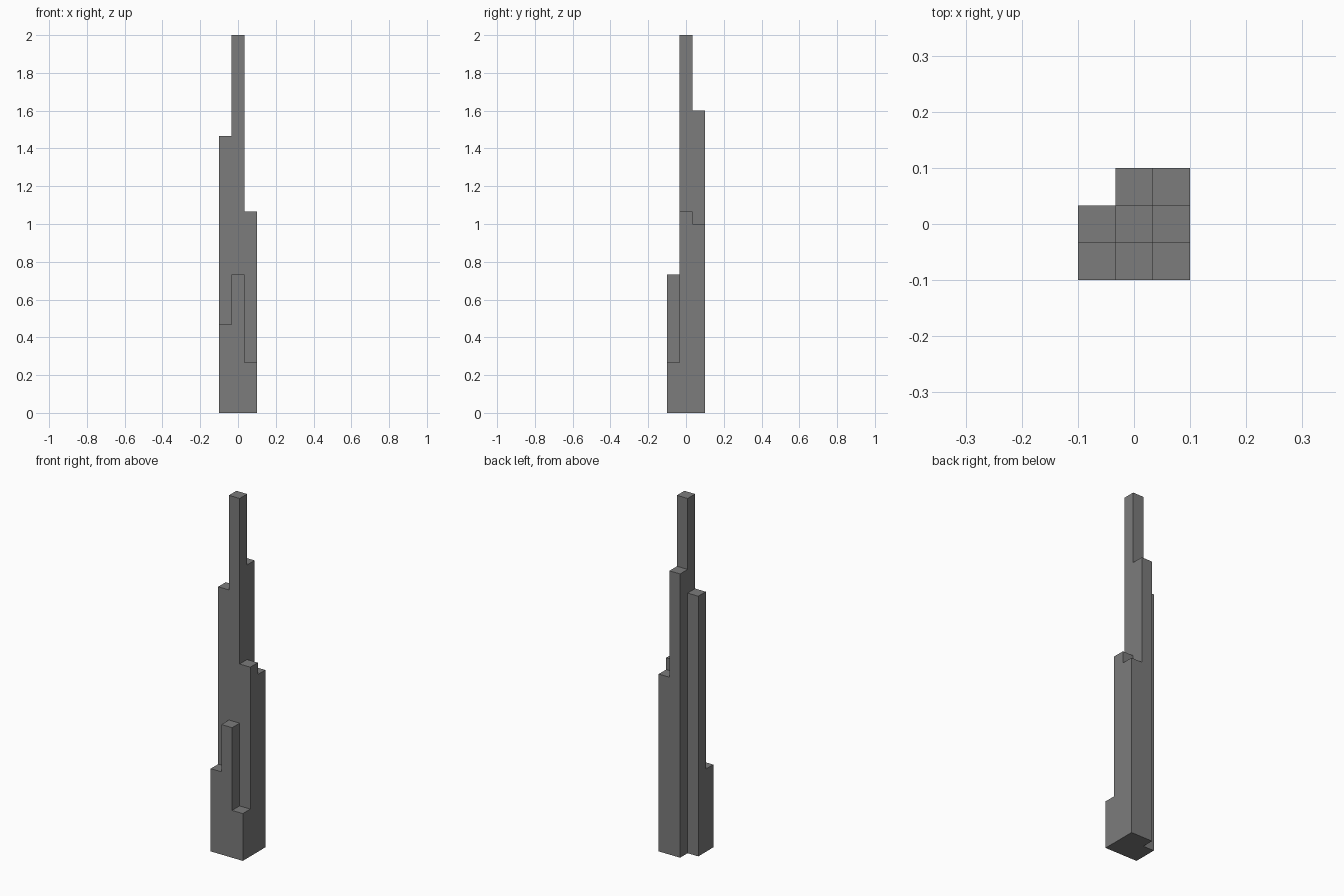
import bpy
import bmesh
import math

if "Cube" in bpy.data.objects:
    bpy.data.objects.remove(bpy.data.objects["Cube"])

# Height of each square shaft, in units of one cell; rows run front to back
CELL = 0.2 / 3
ROWS = [(7, 11, 4), (22, 30, 16), (0, 24, 15)]
heights = {(i, j): h for j, row in enumerate(ROWS) for i, h in enumerate(row)}
levels = sorted({0, *heights.values()})

grey = bpy.data.materials.new("dark_grey")
grey.use_nodes = True
colour = (0.2, 0.2, 0.2, 1)
grey.diffuse_color = colour
grey.node_tree.nodes["Principled BSDF"].inputs["Base Color"].default_value = colour

bm = bmesh.new()


def quad(points):
    bm.faces.new([bm.verts.new(((x - 1.5) * CELL, (y - 1.5) * CELL, z * CELL))
                  for x, y, z in points])


for (i, j), height in heights.items():
    if not height:
        continue
    corners = [(i, j), (i + 1, j), (i + 1, j + 1), (i, j + 1)]
    # Roof and base of the shaft
    quad([(x, y, height) for x, y in corners])
    quad([(x, y, 0) for x, y in reversed(corners)])
    # Exposed walls, from the neighbour's roof up to this one
    for k, (dx, dy) in enumerate([(0, -1), (1, 0), (0, 1), (-1, 0)]):
        low = heights.get((i + dx, j + dy), 0)
        a, b = corners[k], corners[(k + 1) % 4]
        for z0, z1 in zip(levels, levels[1:]):
            if low <= z0 and z1 <= height:
                quad([(*a, z0), (*b, z0), (*b, z1), (*a, z1)])

# Weld into one closed shell and merge coplanar faces
bmesh.ops.remove_doubles(bm, verts=bm.verts[:], dist=0.001)
bmesh.ops.dissolve_limit(bm, angle_limit=math.radians(1),
                         verts=bm.verts[:], edges=bm.edges[:])
bmesh.ops.recalc_face_normals(bm, faces=bm.faces[:])

mesh = bpy.data.meshes.new("stepped_tower")
bm.to_mesh(mesh)
bm.free()
mesh.materials.append(grey)
tower = bpy.data.objects.new("stepped_tower", mesh)
bpy.context.collection.objects.link(tower)
